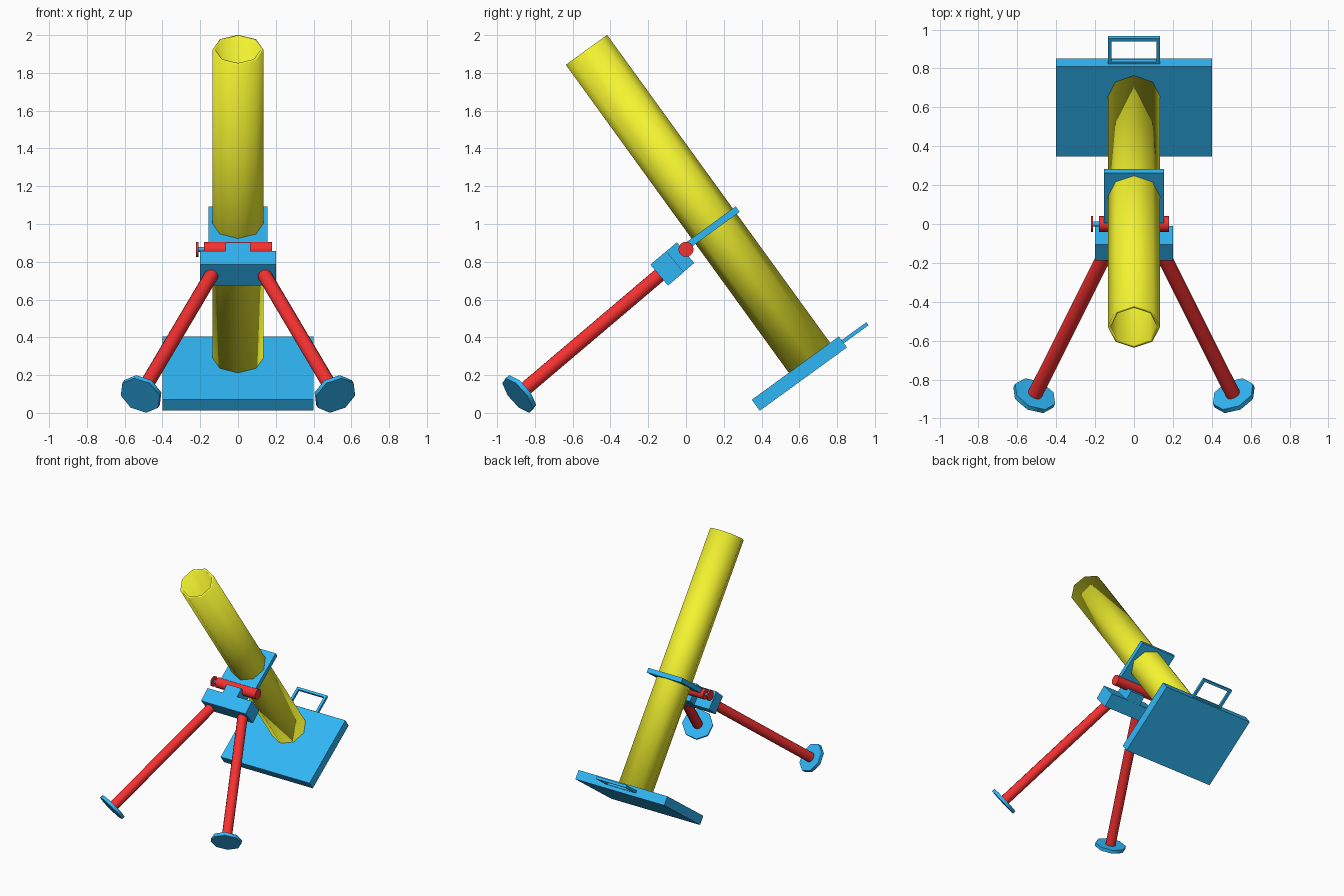
import bpy, math
from mathutils import Vector, Matrix

if "Cube" in bpy.data.objects:
    bpy.data.objects.remove(bpy.data.objects["Cube"])

def material(name, rgb):
    m = bpy.data.materials.new(name)
    m.diffuse_color = (*rgb, 1)
    m.use_nodes = True
    m.node_tree.nodes["Principled BSDF"].inputs["Base Color"].default_value = m.diffuse_color
    return m

YELLOW = material("yellow", (0.9, 0.9, 0.03))
BLUE = material("blue", (0.03, 0.47, 0.92))
RED = material("red", (0.92, 0.03, 0.03))
TILT = math.radians(36)       # plate and tube
LEG_TILT = math.radians(40.3)  # hinge block

def finish(name, mat):
    o = bpy.context.object
    o.name = name
    o.data.materials.append(mat)
    return o

def box(name, center, size, tilt, mat):
    bpy.ops.mesh.primitive_cube_add(size=1, location=center, rotation=(tilt, 0, 0))
    o = bpy.context.object
    o.scale = size
    return finish(name, mat)

def rod(name, a, b, r, sides, mat, fill='NGON'):
    a, b = Vector(a), Vector(b)
    d = b - a
    bpy.ops.mesh.primitive_cylinder_add(vertices=sides, radius=r, depth=d.length, end_fill_type=fill)
    o = bpy.context.object
    o.matrix_world = Matrix.Translation((a + b) / 2) @ d.to_track_quat('Z', 'Y').to_matrix().to_4x4()
    bpy.ops.object.shade_smooth_by_angle(angle=math.radians(50))
    return finish(name, mat)

# Hollow eight-sided tube
tube = rod("barrel_tube", (0, 0.66, 0.283), (0, -0.527, 1.922), 0.135, 8, YELLOW, 'NOTHING')
wall = tube.modifiers.new("wall", 'SOLIDIFY')
wall.thickness = 0.016
wall.offset = -1

# Base plate with carrying handle
box("base_plate", (0, 0.60, 0.208), (0.8, 0.57, 0.072), TILT, BLUE)
along = Vector((0, math.cos(TILT), math.sin(TILT)))
mid = Vector((0, 0.892, 0.422))
for s in (-1, 1):
    box("handle_side", mid + Vector((s * 0.125, 0, 0)), (0.02, 0.17, 0.02), TILT, BLUE)
    box("handle_bar", mid + along * s * 0.075, (0.27, 0.02, 0.02), TILT, BLUE)

# Clamp around the tube
box("tube_clamp", (0, 0.142, 0.983), (0.31, 0.325, 0.036), TILT, BLUE)

# Hinge block, tab, pin and adjusting knob
box("hinge_block", (0, -0.10, 0.765), (0.4, 0.11, 0.145), LEG_TILT, BLUE)
box("hinge_tab", (0, -0.037, 0.819), (0.13, 0.09, 0.143), LEG_TILT, BLUE)
rod("hinge_pin", (-0.18, 0, 0.866), (0.18, 0, 0.866), 0.04, 16, RED)
rod("knob_stem", (-0.21, 0, 0.866), (-0.17, 0, 0.866), 0.013, 8, BLUE)
rod("knob_disc", (-0.222, 0, 0.866), (-0.21, 0, 0.866), 0.04, 16, RED)

# Legs with disc feet
for side, s in (("left", -1), ("right", 1)):
    top = Vector((s * 0.14, -0.14, 0.73))
    foot = Vector((s * 0.513, -0.883, 0.10))
    d = (top - foot).normalized()
    rod(side + "_leg", foot, top, 0.038, 12, RED)
    rod(side + "_foot", foot - d * 0.013, foot + d * 0.013, 0.115, 8, BLUE)
